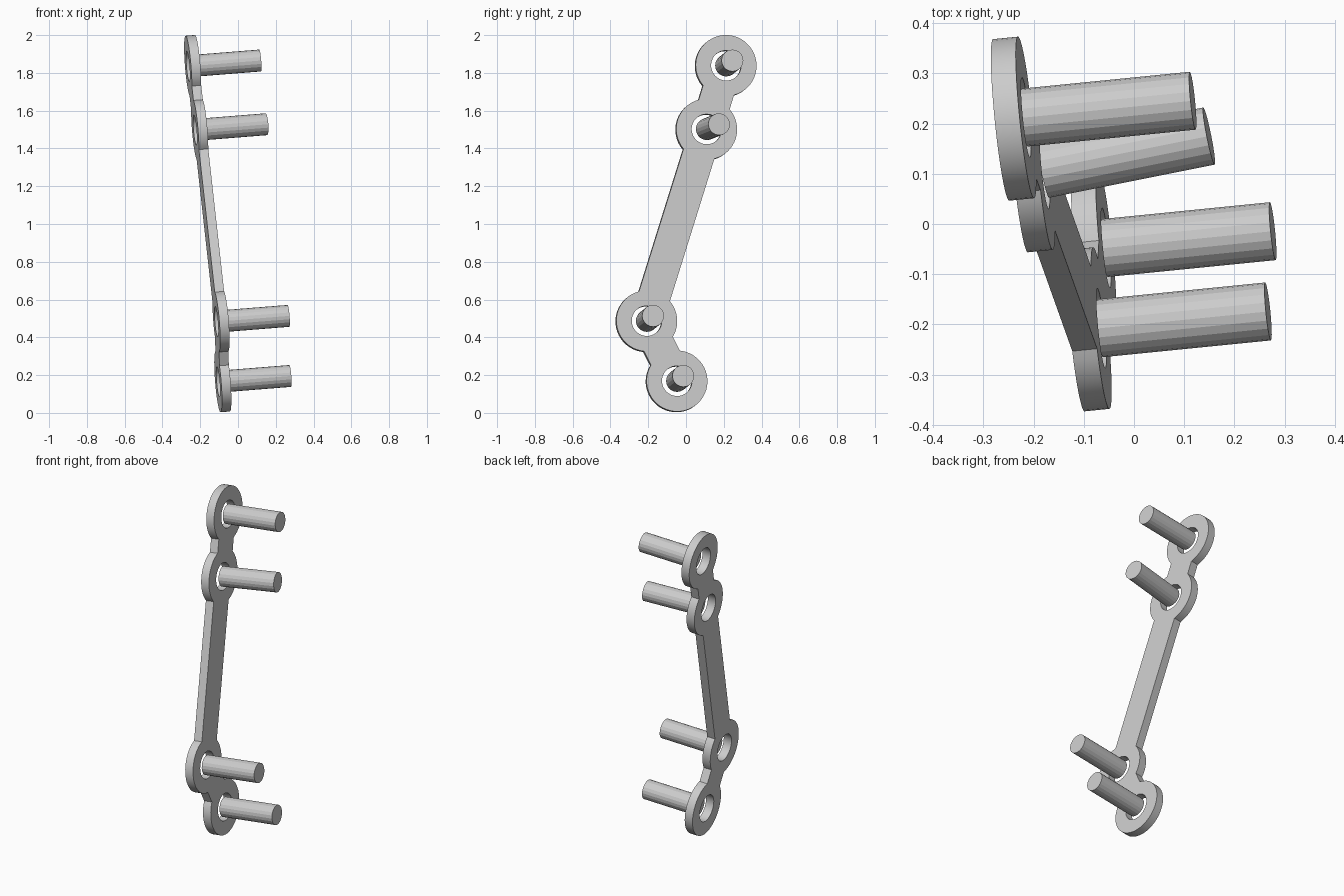
import bpy, bmesh, math
from mathutils import Vector, Matrix

cube = bpy.data.objects.get("Cube")
if cube:
    bpy.data.objects.remove(cube, do_unlink=True)

RING_R, HOLE_R, PIN_R = 0.162, 0.08, 0.058
HALF_BAR, HALF_THICK, PIN_LENGTH = 0.086, 0.025, 0.338

# Tilted frame of the plate: u across, v up, n out of the face
n = Vector((1, 0.1, 0.08)).normalized()
u = (Vector((0, 1, 0)) - n * n.y).normalized()
v = n.cross(u)
origin = Vector((-0.24, 0.21, 1.837))
frame = Matrix((u, v, n)).transposed().to_4x4()
frame.translation = origin

# Ring centres as (y, z), from top to bottom, moved onto the plate plane
ring_yz = [(0.21, 1.837), (0.107, 1.50), (-0.21, 0.485), (-0.05, 0.167)]


def on_plate(y, z):
    x = origin.x - (n.y * (y - origin.y) + n.z * (z - origin.z)) / n.x
    return Vector((x, y, z))


centres = [on_plate(y, z) for y, z in ring_yz]
flat = [Vector(((c - origin).dot(u), (c - origin).dot(v))) for c in centres]


def arc(centre, radius, start, end, steps):
    return [centre + radius * Vector((math.cos(t), math.sin(t)))
            for t in (start + (end - start) * i / steps for i in range(steps + 1))]


def angle_to(a, b):
    d = b - a
    return math.atan2(d.y, d.x)


def plate_outline():
    """Walk down one side of the chain of rings and back up the other."""
    spread = math.asin(HALF_BAR / RING_R)
    walk = [0, 1, 2, 3, 2, 1]
    points = []
    for i, k in enumerate(walk):
        c = flat[k]
        start = angle_to(c, flat[walk[i - 1]]) + spread
        end = angle_to(c, flat[walk[(i + 1) % len(walk)]]) - spread
        while end <= start:
            end += math.tau
        points += arc(c, RING_R, start, end, max(8, round((end - start) * 8)))
    return points


def add_loop(curve, points):
    spline = curve.splines.new('POLY')
    spline.points.add(len(points) - 1)
    for p, co in zip(spline.points, points):
        p.co = (co.x, co.y, 0, 1)
    spline.use_cyclic_u = True


# Plate: one outline with four round holes, extruded
curve = bpy.data.curves.new("plate", 'CURVE')
curve.dimensions = '2D'
curve.fill_mode = 'BOTH'
curve.extrude = HALF_THICK
add_loop(curve, plate_outline())
for c in flat:
    add_loop(curve, arc(c, HOLE_R, 0, math.tau, 40)[:-1])
plate = bpy.data.objects.new("plate", curve)
bpy.context.collection.objects.link(plate)
plate.matrix_world = frame
bpy.ops.object.select_all(action='DESELECT')
plate.select_set(True)
bpy.context.view_layer.objects.active = plate
bpy.ops.object.convert(target='MESH')
plate = bpy.context.object

bm = bmesh.new()
bm.from_mesh(plate.data)
bmesh.ops.remove_doubles(bm, verts=bm.verts, dist=0.0001)
bmesh.ops.recalc_face_normals(bm, faces=bm.faces)
bm.to_mesh(plate.data)
bm.free()
bpy.ops.object.shade_smooth_by_angle(angle=math.radians(30))

# Pins: faceted rods standing on the face at each hole, the second one skewed
skewed = Vector((1, 0.2, 0.08)).normalized()
names = ["top_pin", "upper_pin", "lower_pin", "bottom_pin"]
for name, c, axis in zip(names, centres, [n, skewed, n, n]):
    base = c + n * (HALF_THICK - 0.003)
    bpy.ops.mesh.primitive_cylinder_add(
        vertices=20, radius=PIN_R, depth=PIN_LENGTH,
        location=base + axis * PIN_LENGTH / 2,
        rotation=axis.to_track_quat('Z', 'Y').to_euler())
    bpy.context.object.name = name
